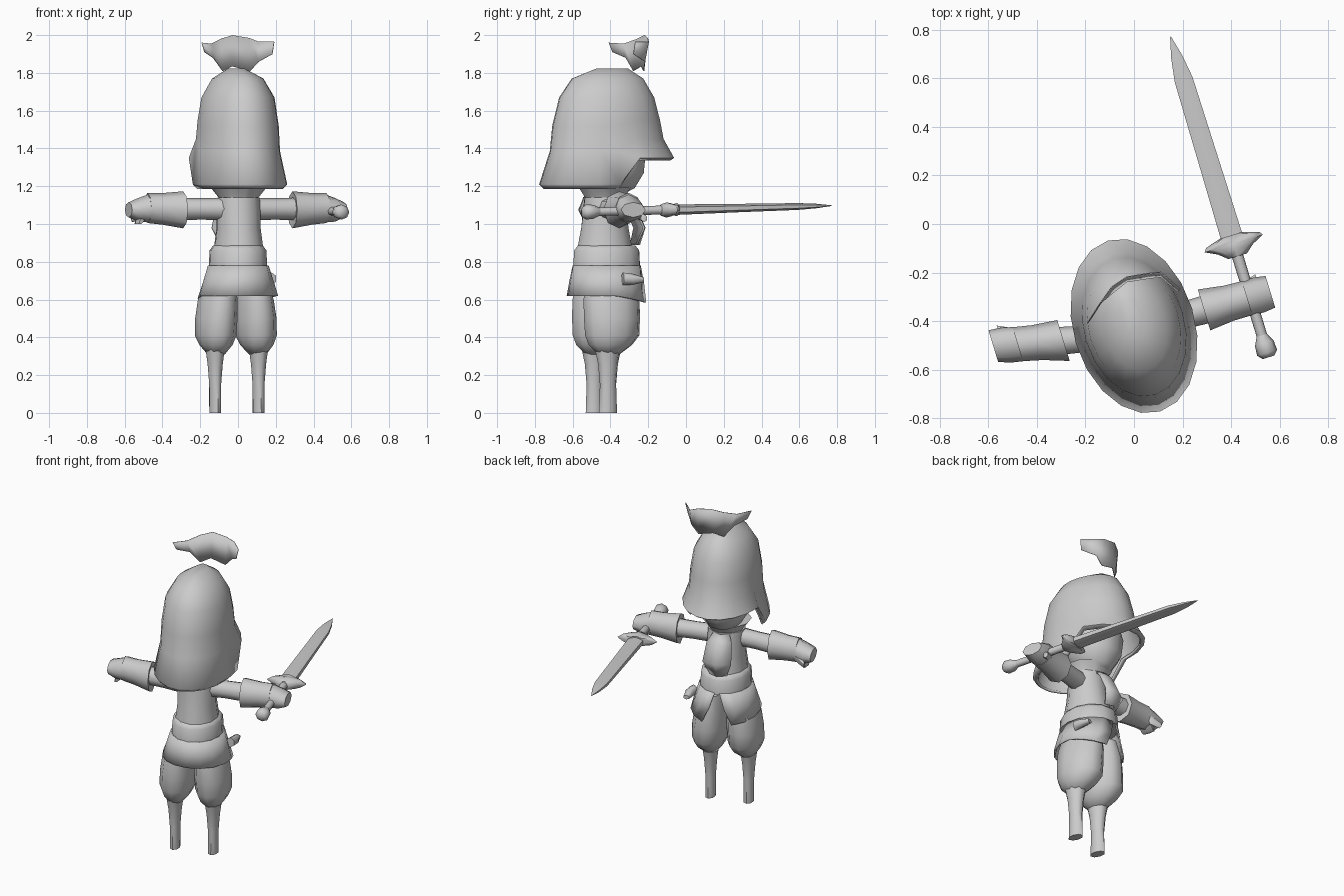
import bpy, bmesh, math
from mathutils import Vector, Matrix

cube = bpy.data.objects.get("Cube")
if cube:
    bpy.data.objects.remove(cube)

grey = bpy.data.materials.new("plain grey")
grey.use_nodes = True
GREY = (0.6, 0.6, 0.6, 1)
grey.diffuse_color = GREY
grey.node_tree.nodes["Principled BSDF"].inputs["Base Color"].default_value = GREY

# The figure is turned a little about the vertical axis; parts face +y before that
BODY = Matrix.Translation((0, -0.42, 0)) @ Matrix.Rotation(math.radians(17), 4, "Z")
X, Y, Z = Vector((1, 0, 0)), Vector((0, 1, 0)), Vector((0, 0, 1))


def finish(name, bm, thick=0):
    bmesh.ops.recalc_face_normals(bm, faces=bm.faces[:])
    mesh = bpy.data.meshes.new(name)
    bm.to_mesh(mesh)
    bm.free()
    ob = bpy.data.objects.new(name, mesh)
    bpy.context.collection.objects.link(ob)
    mesh.materials.append(grey)
    ob.matrix_world = BODY
    if thick:
        mod = ob.modifiers.new("thickness", "SOLIDIFY")
        mod.thickness = thick
        mod.offset = -1
    bpy.ops.object.select_all(action="DESELECT")
    ob.select_set(True)
    bpy.context.view_layer.objects.active = ob
    bpy.ops.object.shade_smooth_by_angle(angle=math.radians(62))
    return ob


def bridge(bm, rows, closed):
    n = len(rows[0])
    for a, b in zip(rows, rows[1:]):
        for i in range(n if closed else n - 1):
            j = (i + 1) % n
            bm.faces.new((a[i], a[j], b[j], b[i]))


def loft(name, stations, side=X, up=Y, n=10):
    """Closed rings of (centre, half width, half depth) joined in a row."""
    bm = bmesh.new()
    rows = []
    for c, w, h in stations:
        turns = [math.tau * i / n for i in range(n)]
        rows.append([bm.verts.new(Vector(c) + side * math.sin(t) * w + up * math.cos(t) * h)
                     for t in turns])
    bridge(bm, rows, True)
    bm.faces.new(rows[0])
    bm.faces.new(rows[-1])
    return finish(name, bm)


def upright(name, rings, u=0, v=0, n=10):
    return loft(name, [((u, v, z), w, h) for z, w, h in rings], n=n)


def sheet(name, rows, thick):
    bm = bmesh.new()
    bridge(bm, [[bm.verts.new(p) for p in row] for row in rows], False)
    return finish(name, bm, thick)


# Helmet: dome with flared neck guard; each ring has a back height and a front height
bm = bmesh.new()
n = 20
rows = []
for z, front, w, h, v in ((1.185, 1.335, .225, .345, 0), (1.21, 1.35, .25, .368, 0),
                          (1.385, 1.45, .214, .31, 0), (1.52, 1.55, .207, .293, -.003),
                          (1.67, 1.67, .187, .258, 0), (1.77, 1.77, .13, .195, .005),
                          (1.822, 1.822, .04, .09, .03)):
    row = []
    for i in range(n):
        t = math.tau * i / n
        zz = front if math.cos(t) > .1 else z
        row.append(bm.verts.new((math.sin(t) * w, v + math.cos(t) * h, zz)))
    rows.append(row)
bridge(bm, rows, True)
bm.faces.new(rows[-1])
finish("helmet", bm, .016)

# Plume: curved crest floating over the helmet
plume_top = [(-.19, -.41, 1.96), (-.14, -.33, 1.955), (-.09, -.26, 1.98), (-.03, -.22, 2.0),
             (.06, -.205, 1.985), (.11, -.20, 1.965), (.19, -.27, 1.965)]
plume_low = [(-.175, -.39, 1.91), (-.13, -.32, 1.88), (-.08, -.28, 1.81), (-.03, -.24, 1.835),
             (.065, -.225, 1.81), (.11, -.22, 1.86), (.18, -.28, 1.90)]
plume = sheet("plume", [plume_top, plume_low], .004)
plume.matrix_world = Matrix.Identity(4)

# Head, collar and torso
upright("head", [(1.16, .05, .06), (1.19, .10, .12), (1.27, .15, .17), (1.38, .17, .18),
                 (1.5, .14, .15)], v=.035, n=12)
upright("collar", [(1.09, .09, .09), (1.14, .105, .11), (1.195, .15, .145)], v=-.01)
upright("torso", [(.8, .14, .16), (.88, .13, .15), (.98, .118, .13), (1.06, .12, .12),
                  (1.14, .115, .11)], v=-.01, n=12)
upright("belt", [(.77, .154, .185), (.86, .15, .18), (.885, .132, .16)], n=12)

# Chest flap hanging from the collar
sheet("chest_flap", [[(s * w, v - abs(s) * .03, z) for s in (-1, 0, 1)]
                     for z, w, v in ((1.14, .05, .12), (1.09, .08, .165),
                                     (.98, .09, .215), (.89, .055, .185))], .012)

# Coat skirt with a wedge-shaped gap at the front
skirt_rows = []
for z, w, h, gap in ((.78, .16, .185, 6), (.70, .187, .20, 15), (.62, .214, .212, 26)):
    row = []
    for i in range(15):
        t = math.radians(gap + (360 - 2 * gap) * i / 14)
        drop = .04 * max(0, math.cos(t)) * (.78 - z) / .16
        row.append((math.sin(t) * w, math.cos(t) * h, z - drop))
    skirt_rows.append(row)
sheet("coat_skirt", skirt_rows, .008)

# Belt pouch, tapering forwards
loft("pouch", [((.195, .03, .71), .028, .033), ((.205, .08, .707), .028, .03),
               ((.205, .14, .705), .02, .014)], X, Z, 6)

# Trousers and legs
for s, label in ((1, "right"), (-1, "left")):
    trousers = [(.31, .045, .06, .115, -.02), (.36, .085, .12, .113, -.01), (.41, .106, .15, .112, 0),
                (.50, .108, .155, .108, 0), (.60, .10, .155, .10, 0), (.72, .07, .13, .085, 0)]
    loft(label + "_trouser", [((s * u - .012, v, z), w, h) for z, w, h, u, v in trousers])
    upright(label + "_leg", [(0, .031, .05), (.15, .033, .045), (.26, .042, .055), (.35, .055, .075)],
            u=s * .12 - .014, v=-.025, n=8)

# Arms: sleeve, flared cuff and mitten hand; the left arm reaches forward
for s, label, slope in ((1, "right", -.03), (-1, "left", .22)):
    def along(rings):
        return [((s * u, -.015 + slope * (u - .1), z), w, h) for u, z, w, h in rings]
    loft(label + "_sleeve", along([(.06, 1.08, .06, .06), (.2, 1.08, .055, .057),
                                   (.34, 1.08, .06, .06)]), Y, Z, 8)
    loft(label + "_cuff", along([(.30, 1.08, .055, .06), (.295, 1.075, .088, .098),
                                 (.40, 1.08, .075, .084), (.48, 1.085, .073, .08)]), Y, Z, 8)
    loft(label + "_hand", along([(.46, 1.085, .073, .078), (.53, 1.075, .075, .062),
                                 (.578, 1.075, .068, .04)]), Y, Z, 8)
    loft(label + "_thumb", [((s * .47, slope * .37 + .03, 1.06), .025, .03),
                            ((s * .54, slope * .44 + .055, 1.03), .018, .02)], Y, Z, 6)
loft("left_fingers", [((-.50, .075, 1.05), .05, .04), ((-.53, .08, 1.0), .045, .015)], Y, X, 6)


# Sword held level, pointing forward
def sword_part(name, rings, n=8):
    loft(name, [((.492, v, 1.07 + .025 * v), w, h) for v, w, h in rings], X, Z, n)


sword_part("pommel", [(-.285, .025, .025), (-.265, .043, .04), (-.225, .04, .037), (-.19, .022, .022)])
sword_part("grip", [(-.2, .022, .022), (.2, .024, .024)])
sword_part("guard", [(.15, .04, .03), (.18, .075, .04), (.205, .125, .035), (.22, .115, .03),
                     (.24, .05, .035)])
sword_part("blade", [(.22, .053, .028), (.6, .048, .022), (.91, .044, .018), (1.01, .027, .012),
                     (1.095, .002, .002)], 6)
